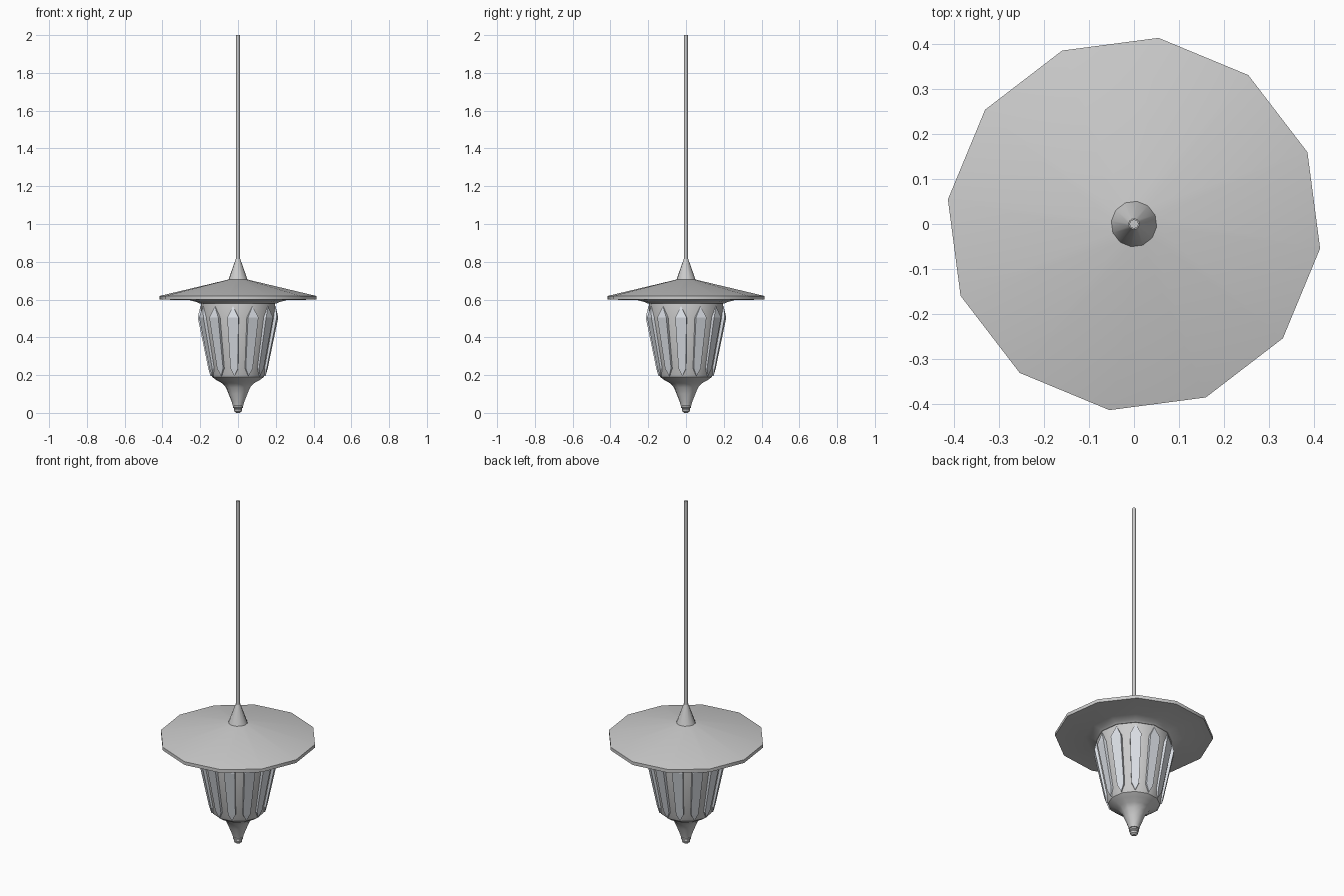
import bpy, bmesh, math
from mathutils import Vector

if "Cube" in bpy.data.objects:
    bpy.data.objects.remove(bpy.data.objects["Cube"])

SIDES = 12
OFFSET = math.radians(22.5)


def finish(name, bm, smooth=True):
    bmesh.ops.recalc_face_normals(bm, faces=bm.faces)
    me = bpy.data.meshes.new(name)
    bm.to_mesh(me)
    bm.free()
    ob = bpy.data.objects.new(name, me)
    bpy.context.collection.objects.link(ob)
    if smooth:
        bpy.ops.object.select_all(action='DESELECT')
        ob.select_set(True)
        bpy.context.view_layer.objects.active = ob
        bpy.ops.object.shade_smooth_by_angle(angle=math.radians(35))
    return ob


def lathe(name, profile):
    """Twelve-sided turned part from (radius, height) points, with closed ends."""
    bm = bmesh.new()
    rings = []
    for r, z in profile:
        rings.append([bm.verts.new((r * math.cos(OFFSET + i * math.tau / SIDES),
                                    r * math.sin(OFFSET + i * math.tau / SIDES), z))
                      for i in range(SIDES)])
    for a, b in zip(rings, rings[1:]):
        for i in range(SIDES):
            j = (i + 1) % SIDES
            bm.faces.new((a[i], a[j], b[j], b[i]))
    bm.faces.new(rings[0])
    bm.faces.new(rings[-1])
    return finish(name, bm)


# Hanging rod and its conical collar
lathe("rod", [(0.010, 0.80), (0.010, 2.0)])
lathe("rod_collar", [(0.053, 0.70), (0.012, 0.815)])

# Wide shallow shade with a thin rim and stepped underside
lathe("shade", [(0.205, 0.578), (0.215, 0.585), (0.26, 0.597), (0.418, 0.600),
                (0.418, 0.619), (0.05, 0.706)])

# Lantern body tapering into a flared lower cup
lathe("lantern_body", [(0.028, 0.04), (0.032, 0.055), (0.05, 0.10), (0.065, 0.135),
                       (0.085, 0.157), (0.115, 0.173), (0.138, 0.19), (0.146, 0.215),
                       (0.202, 0.505), (0.197, 0.585)])

# Small finial at the bottom
lathe("finial", [(0.009, 0.0), (0.020, 0.008), (0.023, 0.018), (0.020, 0.023),
                 (0.027, 0.028), (0.027, 0.036), (0.020, 0.042)])

# Long pointed panes standing proud of the body
glass = bpy.data.materials.new("pane_glass")
glass.diffuse_color = (0.72, 0.75, 0.80, 1)
glass.use_nodes = True
glass.node_tree.nodes["Principled BSDF"].inputs["Base Color"].default_value = glass.diffuse_color
outline = [(0.0, 0.565, 0.201), (0.030, 0.505, 0.211), (0.020, 0.235, 0.156),
           (0.0, 0.195, 0.147), (-0.020, 0.235, 0.156), (-0.030, 0.505, 0.211)]
bm = bmesh.new()
for k in range(SIDES):
    a = OFFSET + k * math.tau / SIDES
    out = Vector((math.cos(a), math.sin(a), 0))
    side = Vector((-math.sin(a), math.cos(a), 0))
    front, back = [], []
    for s, z, r in outline:
        p = side * s + Vector((0, 0, z))
        front.append(bm.verts.new(p + out * r))
        back.append(bm.verts.new(p + out * (r - 0.022)))
    # chamfered top, flat middle, chamfered tip
    for ring in (front, back):
        bm.faces.new((ring[0], ring[1], ring[5]))
        bm.faces.new((ring[1], ring[2], ring[4], ring[5]))
        bm.faces.new((ring[2], ring[3], ring[4]))
    for i in range(6):
        j = (i + 1) % 6
        bm.faces.new((front[i], front[j], back[j], back[i]))
panes = finish("panes", bm, smooth=False)
panes.data.materials.append(glass)
